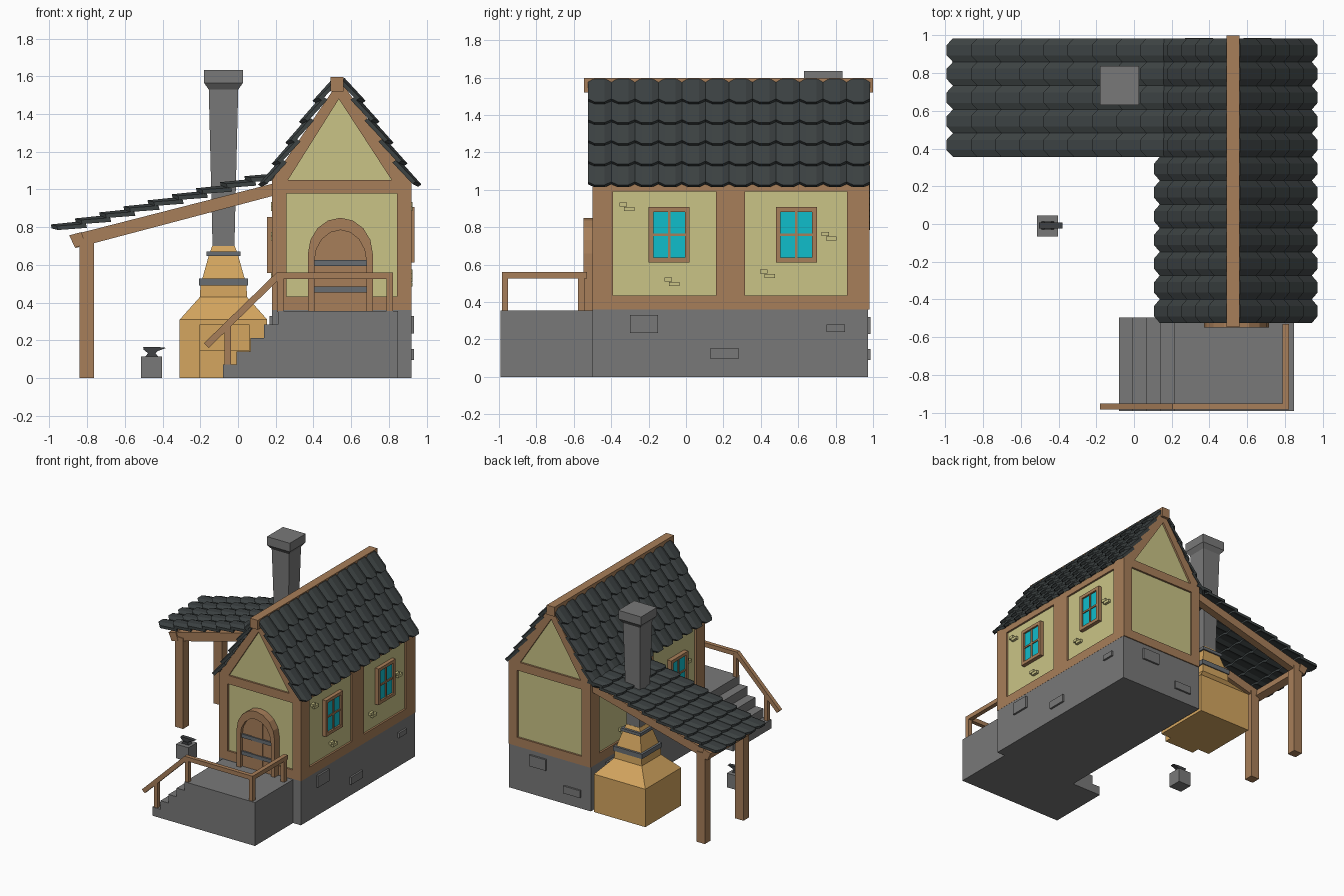
import bpy, bmesh, math
from mathutils import Vector

default_cube = bpy.data.objects.get("Cube")
if default_cube:
    bpy.data.objects.remove(default_cube, do_unlink=True)


def make_material(name, red, green, blue):
    mat = bpy.data.materials.new(name)
    mat.use_nodes = True
    colour = (red, green, blue, 1)
    mat.diffuse_color = colour
    shader = next(n for n in mat.node_tree.nodes if n.type == 'BSDF_PRINCIPLED')
    shader.inputs["Base Color"].default_value = colour
    shader.inputs["Roughness"].default_value = 0.8
    return mat


wood = make_material("timber brown", .39, .21, .10)
plaster = make_material("cream plaster", .59, .55, .24)
stone = make_material("stone grey", .19, .19, .19)
slate = make_material("dark slate", .045, .054, .055)
clay = make_material("orange clay", .66, .38, .115)
glass = make_material("cyan glass", .005, .51, .60)
iron = make_material("iron grey", .14, .155, .17)
dark_iron = make_material("dark iron", .05, .053, .057)


def finish(name, bm, mat):
    bmesh.ops.recalc_face_normals(bm, faces=bm.faces)
    mesh = bpy.data.meshes.new(name)
    bm.to_mesh(mesh)
    bm.free()
    mesh.materials.append(mat)
    obj = bpy.data.objects.new(name, mesh)
    bpy.context.collection.objects.link(obj)
    return obj


def loft(name, rings, mat):
    """Solid skinned through rings that share a point count."""
    bm = bmesh.new()
    loops = [[bm.verts.new(p) for p in ring] for ring in rings]
    for low, high in zip(loops, loops[1:]):
        for i in range(len(low)):
            j = (i + 1) % len(low)
            bm.faces.new((low[i], low[j], high[j], high[i]))
    bm.faces.new(loops[0])
    bm.faces.new(loops[-1])
    return finish(name, bm, mat)


def prism(name, outline, y_range, mat):
    """Outline in x and z, pushed along y."""
    return loft(name, [[(x, y, z) for x, z in outline] for y in y_range], mat)


def box(name, xs, ys, zs, mat):
    (left, right), (bottom, top) = xs, zs
    outline = [(left, bottom), (right, bottom), (right, top), (left, top)]
    return prism(name, outline, ys, mat)


def square_stack(name, cx, cy, levels, mat):
    """Square tower from (height, half width) levels."""
    corners = [(-1, -1), (1, -1), (1, 1), (-1, 1)]
    rings = [[(cx + a * h, cy + b * h, z) for a, b in corners] for z, h in levels]
    return loft(name, rings, mat)


def tiled_slope(name, eave, ridge, y_start, columns, rows):
    """Overlapping arched tiles with chamfered lower corners."""
    eave, ridge = Vector(eave), Vector(ridge)
    along = (ridge - eave).normalized()
    normal = Vector((-along.z, 0, along.x))
    if normal.z < 0:
        normal.negate()
    pitch, width, thick = (ridge - eave).length / rows, .1258, .022
    section = [(0, 0), (.28, 1), (.72, 1), (1, 0)]
    bm = bmesh.new()
    for row in range(rows):
        reach = 1.15 if row < rows - 1 else 1
        for col in range(columns):
            rings = []
            for start, lift in ((row * pitch, .022), ((row + reach) * pitch, -.004)):
                top, base = [], []
                for side, arch in section:
                    slide = start - (.03 * arch if lift > 0 else 0)
                    p = eave + along * slide + normal * (lift + .016 * arch)
                    p.y = y_start + (col + side) * width
                    top.append(bm.verts.new(p))
                    base.append(bm.verts.new(p - normal * thick))
                rings.append(top + base[::-1])
            for i in range(8):
                j = (i + 1) % 8
                bm.faces.new((rings[0][i], rings[0][j], rings[1][j], rings[1][i]))
            for ring in rings:
                for i in range(3):
                    bm.faces.new((ring[i], ring[i + 1], ring[6 - i], ring[7 - i]))
    return finish(name, bm, slate)


def arch(cx, half, floor, spring, top):
    curve = [math.pi * i / 8 for i in range(9)]
    crown = [(cx - half * math.cos(a), spring + (top - spring) * math.sin(a)) for a in curve]
    return [(cx - half, floor)] + crown + [(cx + half, floor)]


# Foundation, plaster body
box("foundation", (.18, .919), (-.5, .972), (0, .36), stone)
prism("plaster_walls", [(.195, .35), (.905, .35), (.905, 1.03), (.54, 1.55), (.195, 1.03)],
      (-.485, .965), plaster)

# Timber frame on the two gable ends
for end, y0, y1 in (("front", -.5, -.47), ("back", .95, .98)):
    box(end + "_sill", (.18, .92), (y0, y1), (.36, .432), wood)
    box(end + "_tie_beam", (.18, .92), (y0, y1), (.98, 1.05), wood)
    prism(end + "_gable_frame", [(.18, 1.05), (.54, 1.58), (.92, 1.05), (.815, 1.05),
                                 (.535, 1.48), (.265, 1.05)], (y0, y1), wood)

# Timber frame on the two long sides
for side, x0, x1 in (("left", .18, .215), ("right", .885, .92)):
    box(side + "_sill", (x0, x1), (-.499, .979), (.36, .434), wood)
    box(side + "_top_plate", (x0, x1), (-.499, .979), (.99, 1.04), wood)
    box(side + "_middle_post", (x0, x1), (.16, .315), (.36, 1.04), wood)
for side, x0, x1 in (("left", .18, .257), ("right", .842, .92)):
    box(side + "_front_post", (x0, x1), (-.5, -.39), (.36, 1.05), wood)
    box(side + "_back_post", (x0, x1), (.86, .98), (.36, 1.05), wood)


def window(name, wall_x, out, cy, cz):
    def layer(part, depth, dy, dz, half_y, half_z, mat):
        xs = sorted((wall_x - out * .02, wall_x + out * depth))
        box(name + part, xs, (cy + dy - half_y, cy + dy + half_y),
            (cz + dz - half_z, cz + dz + half_z), mat)
    for s in (-1, 1):
        layer("_jamb", .016, s * .097, 0, .013, .148, wood)
        layer("_rail", .016, 0, s * .135, .11, .013, wood)
    layer("_glass", .002, 0, 0, .09, .13, glass)
    layer("_mullion", .01, 0, 0, .007, .13, wood)
    layer("_glazing_bar", .01, 0, 0, .09, .007, wood)


window("right_front_window", .92, 1, -.09, .76)
window("right_back_window", .92, 1, .59, .76)
window("left_window", .17, -1, -.14, .705)

# Exposed bricks in the plaster, in staggered pairs on both sides
for y, z in ((-.315, .91), (-.075, .508), (.435, .552), (.765, .752)):
    for dy, dz, half in ((-.02, .012, .02), (.012, -.012, .028)):
        for xs, cy in (((.90, .926), y + dy), ((.174, .20), .48 - y - dy)):
            box("wall_brick", xs, (cy - half, cy + half), (z + dz - .011, z + dz + .011), plaster)

# Raised foundation stones
for y0, y1, z0, z1 in ((-.3, -.15, .235, .33), (.13, .28, .095, .155), (.75, .85, .24, .28)):
    box("right_stone", (.9, .934), (y0, y1), (z0, z1), stone)
    box("left_stone", (.166, .2), (.48 - y1, .48 - y0), (z0, z1), stone)
box("back_stone_high", (.58, .73), (.96, .987), (.23, .32), stone)
box("back_stone_low", (.27, .42), (.96, .987), (.09, .15), stone)

# Main roof, lean-to roof
tiled_slope("right_roof_tiles", (.925, 0, 1.03), (.555, 0, 1.585), -.525, 12, 5)
tiled_slope("left_roof_tiles", (.155, 0, 1.03), (.515, 0, 1.585), -.525, 12, 5)
tiled_slope("lean_to_tiles", (-.955, 0, .785), (.20, 0, 1.073), .356, 5, 9)
box("ridge_beam", (.49, .56), (-.545, 1), (1.52, 1.597), wood)

# Lean-to frame
for y in (.42, .92):
    box("lean_to_post", (-.84, -.765), (y - .037, y + .037), (0, .74), wood)
    prism("lean_to_rafter", [(-.895, .755), (.2, 1.035), (.2, .97), (-.86, .69)],
          (y - .03, y + .03), wood)
prism("lean_to_purlin", [(-.895, .757), (-.83, .774), (-.81, .71), (-.865, .692)],
      (.38, .96), wood)

# Front door
door_x = .543
outer = arch(door_x, .172, .355, .66, .85)
inner = arch(door_x, .138, .355, .62, .785)
prism("door_frame", outer + inner[::-1], (-.548, -.48), wood)
prism("door_leaf", inner, (-.522, -.48), wood)
box("door_middle_plank", (.497, .593), (-.528, -.5), (.36, .775), wood)
for z in (.47, .61):
    box("door_strap", (.405, .682), (-.536, -.5), (z - .015, z + .015), iron)

# Porch with steps
profile = [(.848, 0), (.848, .355)]
for i in range(5):
    z, x = .355 - i * .071, .212 - i * .073
    profile += [(x, z), (x, z - .071)]
profile[-1] = (profile[-1][0], 0)
prism("porch_and_steps", profile, (-.992, -.495), stone)

# Porch railing
prism("front_handrail", [(-.18, .185), (.205, .56), (.822, .56), (.822, .525),
                         (.22, .525), (-.155, .16)], (-.985, -.952), wood)
box("side_handrail", (.787, .822), (-.96, -.53), (.525, .56), wood)
for x, y, z0, z1 in ((-.055, -.968, .06, .29), (.225, -.968, .35, .54),
                     (.805, -.968, .35, .54), (.805, -.56, .35, .54)):
    box("railing_post", (x - .017, x + .017), (y - .017, y + .017), (z0, z1), wood)

# Forge and chimney
fx, fy = -.077, .735
square_stack("forge_base", fx, fy, [(0, .232), (.31, .232), (.43, .125), (.49, .122)], clay)
box("forge_hearth_ledge", (-.205, -.035 + .095), (.44, .52), (0, .15), clay)
box("forge_hearth_mouth", (-.205, .06), (.485, .52), (.15, .285), clay)
square_stack("forge_lower_band", fx, fy, [(.49, .13), (.528, .13)], iron)
square_stack("forge_hood", fx, fy, [(.528, .112), (.65, .078), (.70, .06)], clay)
square_stack("forge_upper_band", fx, fy, [(.648, .09), (.672, .09)], iron)
square_stack("chimney", fx, fy, [(.70, .058), (1.53, .078), (1.565, .103), (1.635, .103)], stone)

# Anvil on its block
box("anvil_block", (-.515, -.402), (-.066, .046), (0, .115), stone)
prism("anvil_foot", [(-.49, .115), (-.425, .115), (-.44, .135), (-.475, .135)],
      (-.03, .012), dark_iron)
prism("anvil_body", [(-.475, .13), (-.44, .13), (-.425, .143), (-.38, .16),
                     (-.425, .165), (-.503, .165), (-.5, .15)], (-.025, .007), dark_iron)
